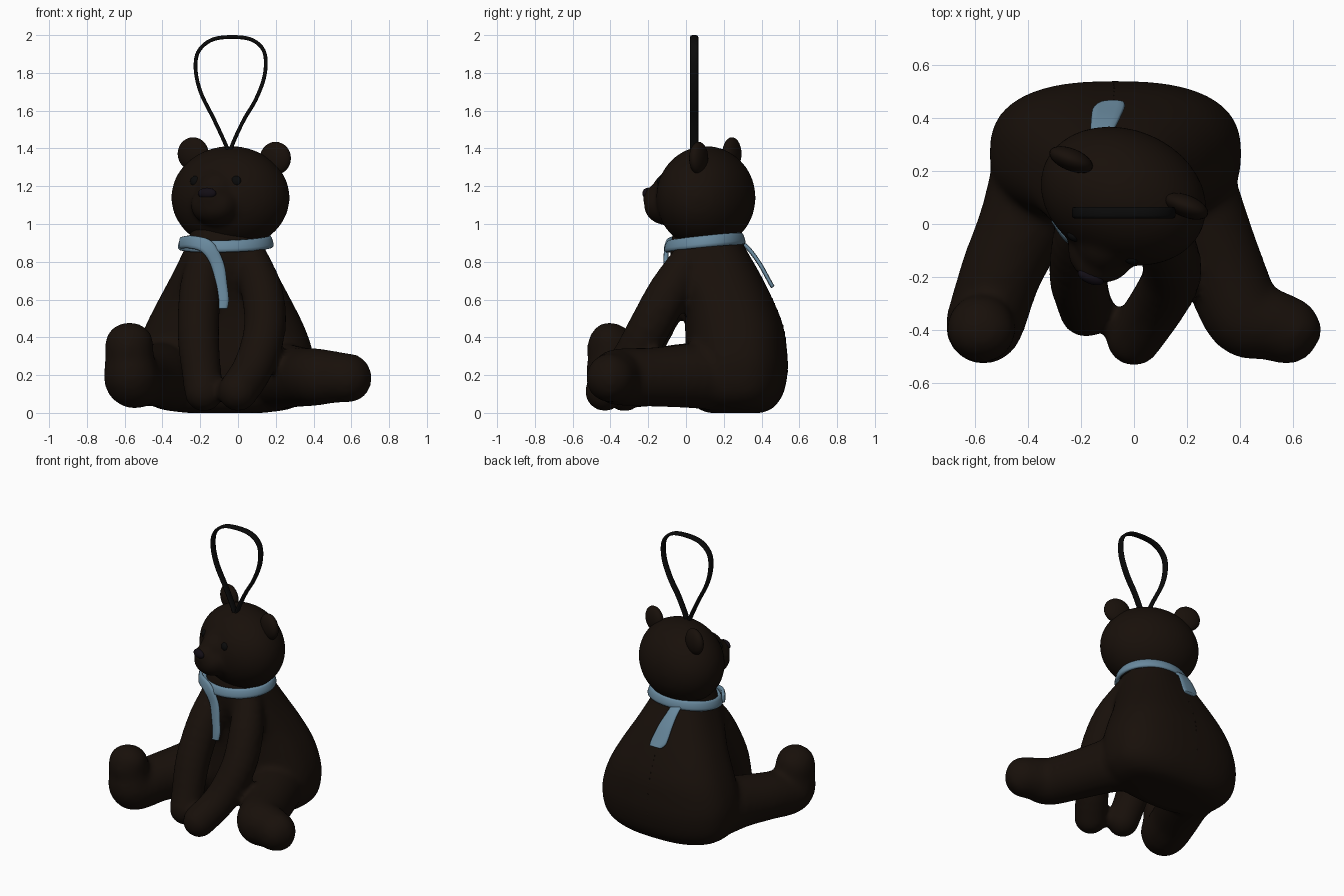
import bpy, bmesh, math
from mathutils import Matrix, Vector

if "Cube" in bpy.data.objects:
    bpy.data.objects.remove(bpy.data.objects["Cube"])


def material(name, rgb):
    m = bpy.data.materials.new(name)
    m.diffuse_color = (*rgb, 1)
    m.use_nodes = True
    m.node_tree.nodes["Principled BSDF"].inputs["Base Color"].default_value = m.diffuse_color
    return m


FUR = material("dark_fur", (0.009, 0.005, 0.003))
CLOTH = material("blue_cloth", (0.14, 0.25, 0.34))
BLACK = material("black", (0.003, 0.003, 0.003))
NOSE = material("nose_dark", (0.006, 0.004, 0.007))


def spline(pts, n, closed=False):
    """Catmull-Rom samples through tuples of any length."""
    out, k = [], len(pts)
    for i in range(k if closed else k - 1):
        if closed:
            q = [pts[(i + j) % k] for j in (-1, 0, 1, 2)]
        else:
            q = [pts[min(max(i + j, 0), k - 1)] for j in (-1, 0, 1, 2)]
        for s in range(n):
            t = s / n
            out.append(tuple(0.5 * (2 * b + (c - a) * t + (2 * a - 5 * b + 4 * c - d) * t * t
                                    + (3 * b - a - 3 * c + d) * t ** 3) for a, b, c, d in zip(*q)))
    if not closed:
        out.append(tuple(pts[-1]))
    return out


def finish(bm, name, mat):
    me = bpy.data.meshes.new(name)
    bm.to_mesh(me)
    bm.free()
    me.materials.append(mat)
    for p in me.polygons:
        p.use_smooth = True
    ob = bpy.data.objects.new(name, me)
    bpy.context.collection.objects.link(ob)
    return ob


def loft(bm, rings):
    """Closed skin over rings of points, listed bottom to top."""
    rows = [[bm.verts.new(p) for p in r] for r in rings]
    n = len(rows[0])
    for a, b in zip(rows, rows[1:]):
        for i in range(n):
            j = (i + 1) % n
            bm.faces.new((a[i], a[j], b[j], b[i]))
    bm.faces.new(rows[0][::-1])
    bm.faces.new(rows[-1])


def ball(bm, loc, radii, frame=Matrix(), n=20):
    m = frame @ Matrix.Translation(loc) @ Matrix.Diagonal((*radii, 1))
    rings = []
    for k in range(n // 2 + 1):
        lat = math.pi * (-.5 + min(max(k / (n // 2), .02), .98))
        rings.append([m @ Vector((math.cos(lat) * math.cos(2 * math.pi * i / n),
                                  math.cos(lat) * math.sin(2 * math.pi * i / n),
                                  math.sin(lat))) for i in range(n)])
    loft(bm, rings)


def limb(bm, pts):
    for x, y, z, r in spline(pts, 4):
        ball(bm, (x, y, z), (r, r, r))


def fuse(ob, voxel, smooth):
    r = ob.modifiers.new("fuse", "REMESH")
    r.mode, r.voxel_size, r.use_smooth_shade = "VOXEL", voxel, True
    s = ob.modifiers.new("soften", "SMOOTH")
    s.factor, s.iterations = 0.5, smooth


def ribbon(name, pts, thick, mat, n=5, closed=False):
    """Strip along x,y,z with a width vector per point."""
    bm = bmesh.new()
    rows = []
    for p in spline(pts, n, closed):
        c, w = Vector(p[:3]), Vector(p[3:]) / 2
        rows.append([bm.verts.new(c + w * f) for f in (-1, 0, 1)])
    for a, b in zip(rows, rows[1:] + rows[:1] if closed else rows[1:]):
        for i in range(2):
            bm.faces.new((a[i], a[i + 1], b[i + 1], b[i]))
    ob = finish(bm, name, mat)
    s = ob.modifiers.new("thickness", "SOLIDIFY")
    s.thickness, s.offset = thick, 0
    r = ob.modifiers.new("round", "SUBSURF")
    r.levels = r.render_levels = 1


# Torso: stacked rounded-square rings (z, rx, ry, centre y)
CX = -0.07
torso = [(0.0, .20, .14, .26), (0.025, .36, .20, .26), (0.10, .45, .25, .265),
         (0.22, .475, .274, .265), (0.33, .465, .27, .265), (0.46, .42, .26, .255),
         (0.60, .35, .24, .22), (0.75, .27, .23, .155), (0.90, .20, .19, .11),
         (1.0, .17, .16, .11)]


def soft(v):
    return math.copysign(abs(v) ** .78, v)


N = 40
turn = [2 * math.pi * i / N for i in range(N)]
body = bmesh.new()
loft(body, [[(CX + rx * soft(math.cos(a)), cy + ry * soft(math.sin(a)), z) for a in turn]
            for z, rx, ry, cy in spline(torso, 3)])

# Legs: one foot turned outward, the other pointing up
limb(body, [(.18, .20, .20, .19), (.265, .0, .195, .17), (.34, -.18, .19, .158),
            (.415, -.345, .19, .152), (.50, -.375, .19, .138), (.575, -.40, .185, .13)])
ball(body, (.59, -.40, .185), (.12, .10, .13))
limb(body, [(-.35, .20, .20, .19), (-.42, .0, .20, .17), (-.50, -.18, .19, .156),
            (-.56, -.365, .18, .15), (-.573, -.39, .28, .132), (-.577, -.395, .345, .13)])
ball(body, (-.575, -.405, .37), (.128, .11, .11))

# Arms: propped on the floor in front
limb(body, [(-.17, .04, .83, .095), (-.20, -.07, .65, .113), (-.21, -.195, .42, .114),
            (-.195, -.275, .23, .107), (-.18, -.325, .11, .104)])
limb(body, [(.06, .03, .83, .095), (.125, -.085, .65, .113), (.142, -.195, .45, .114),
            (.085, -.31, .25, .11), (.0, -.43, .115, .107)])
fuse(finish(body, "body", FUR), 0.018, 9)

# Head: turned to its right, with muzzle blended in
frame = Matrix.Translation((-.04, .105, 1.14)) @ Matrix.Rotation(math.radians(-22), 4, "Z")
bm = bmesh.new()
ball(bm, (0, 0, 0), (.323, .253, .273), frame, 40)
ball(bm, (0, -.15, .035), (.12, .15, .12), frame, 32)
ball(bm, (0, -.22, -.04), (.13, .125, .108), frame, 32)
ball(bm, (0, -.25, .0), (.085, .105, .075), frame, 32)
fuse(finish(bm, "head", FUR), 0.016, 10)

# Ears, eyes and nose
for side, name in ((-1, "left"), (1, "right")):
    bm = bmesh.new()
    ball(bm, (side * .235, .054, .22 - side * .012), (.087, .042, .087), frame, 28)
    finish(bm, name + "_ear", FUR)
    bm = bmesh.new()
    ball(bm, (side * .115, -.207, .085), (.03, .022, .03), frame)
    finish(bm, name + "_eye", BLACK)
bm = bmesh.new()
ball(bm, (0, -.33, .022), (.052, .025, .03), frame)
finish(bm, "nose", NOSE)

# Scarf: neck band, front tail and back tail
band = []
for i in range(16):
    c, s = math.cos(math.pi * i / 8), math.sin(math.pi * i / 8)
    band.append((-.065 + .236 * c, .10 + .197 * s, .902 + .02 * s + .006 * c,
                 -.02 * c, -.02 * s, .066))
ribbon("scarf_band", band, .028, CLOTH, 4, True)
ribbon("scarf_front_tail",
       [(-.305, .02, .90, 0, 0, .065), (-.25, -.055, .905, .02, 0, .07),
        (-.165, -.10, .88, .055, 0, .06), (-.11, -.107, .79, .07, 0, .02),
        (-.088, -.12, .68, .065, 0, 0), (-.078, -.13, .60, .062, 0, 0),
        (-.082, -.135, .55, .055, 0, 0)], .025, CLOTH)
ribbon("scarf_back_tail",
       [(-.13, .29, .905, .08, 0, 0), (-.125, .335, .865, .085, 0, 0),
        (-.11, .39, .79, .11, 0, 0), (-.095, .44, .70, .125, 0, 0),
        (-.08, .46, .665, .09, 0, 0)], .022, CLOTH)

# Hanging loop: flat cord in the x-z plane
loop = [(-.045, 1.36), (-.065, 1.42), (-.13, 1.56), (-.195, 1.69), (-.224, 1.81),
        (-.212, 1.91), (-.14, 1.975), (-.03, 1.99), (.075, 1.975), (.14, 1.91),
        (.142, 1.79), (.095, 1.66), (.03, 1.55), (-.03, 1.42), (-.045, 1.36)]
ribbon("hanging_loop", [(x, .043, z, 0, .046, 0) for x, z in loop], .02, BLACK, 4)

# Back seam: row of small stitches following the torso profile
bm = bmesh.new()
for z, rx, ry, cy in spline(torso[3:7], 4):
    ball(bm, (CX - .005, cy + ry - .003, z), (.003, .004, .008), n=8)
finish(bm, "back_stitches", FUR)
